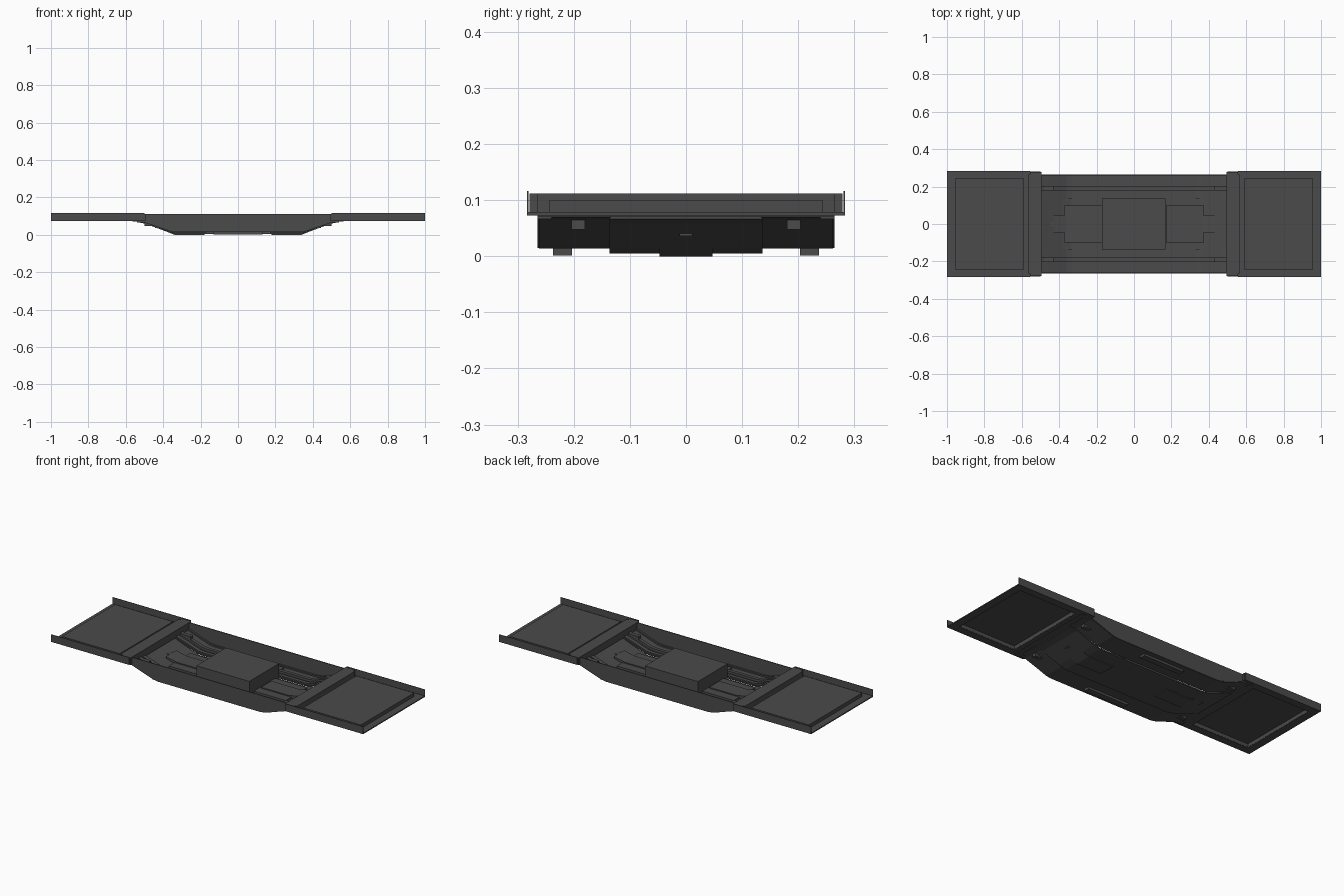
import bpy, bmesh

if "Cube" in bpy.data.objects:
    bpy.data.objects.remove(bpy.data.objects["Cube"])

# Dark painted steel
steel = bpy.data.materials.new("dark_steel")
steel.diffuse_color = (0.07, 0.07, 0.07, 1)
steel.use_nodes = True
steel.node_tree.nodes["Principled BSDF"].inputs["Base Color"].default_value = steel.diffuse_color


def prism(name, outline, y0, y1):
    """Extrude an x-z outline between two y positions."""
    bm = bmesh.new()
    face = bm.faces.new([bm.verts.new((x, y0, z)) for x, z in outline])
    ext = bmesh.ops.extrude_face_region(bm, geom=[face])
    bmesh.ops.translate(bm, vec=(0, y1 - y0, 0),
                        verts=[v for v in ext["geom"] if isinstance(v, bmesh.types.BMVert)])
    bmesh.ops.recalc_face_normals(bm, faces=bm.faces)
    me = bpy.data.meshes.new(name)
    bm.to_mesh(me)
    bm.free()
    me.materials.append(steel)
    ob = bpy.data.objects.new(name, me)
    bpy.context.collection.objects.link(ob)
    return ob


def box(name, x0, x1, y0, y1, z0, z1):
    return prism(name, [(x0, z0), (x1, z0), (x1, z1), (x0, z1)], y0, y1)


def mirror(ob, x=False, y=False):
    m = ob.modifiers.new("mirror", "MIRROR")
    m.use_axis = (x, y, False)
    return ob


def full(half):
    """Mirror a right-hand profile (outer end first) to both ends."""
    return half + [(-x, z) for x, z in reversed(half)]


def strip(name, half, y0, y1, t):
    """Pressed strip following the sunken floor profile."""
    low = full(half)
    return prism(name, low + [(x, z + t) for x, z in reversed(low)], y0, y1)


# Sunken floor profile, right half
drop = [(0.54, 0.069), (0.50, 0.065), (0.46, 0.052), (0.36, 0.018), (0.33, 0.014)]
on_floor = [(x, z + 0.006) for x, z in drop]

# Side skirts of the well
skirt = full([(0.54, 0.073), (0.49, 0.066), (0.36, 0.020), (0.33, 0.015)])
mirror(prism("side_skirt", skirt + [(-0.50, 0.112), (0.50, 0.112)], 0.260, 0.265), y=True)

# Pressed side floors and their long ribs
mirror(strip("side_floor", drop, 0.135, 0.262, 0.006), y=True)
mirror(strip("long_rib", on_floor, 0.180, 0.200, 0.014), y=True)
mirror(strip("inner_rib", on_floor, 0.142, 0.164, 0.008), y=True)
mirror(strip("edge_rib", on_floor, 0.250, 0.261, 0.008), y=True)

# Lower centre panel
strip("centre_panel", [(0.53, 0.066), (0.49, 0.058), (0.46, 0.046), (0.38, 0.016), (0.34, 0.005)],
      -0.136, 0.136, 0.007)

# Rail skid blocks
mirror(box("skid_block", -0.13, 0.13, 0.203, 0.237, 0.001, 0.028), y=True)

# Equipment box in the middle of the well
box("equipment_box", -0.172, 0.168, -0.136, 0.136, 0.006, 0.100)

# Stepped housings either side of the equipment box
spine = [(0.18, 0.0), (0.34, 0.0), (0.43, 0.036), (0.43, 0.050), (0.36, 0.036), (0.18, 0.036)]
mirror(prism("spine_housing", spine, -0.047, 0.047), x=True)
step = [(0.17, 0.008), (0.34, 0.008), (0.375, 0.020), (0.375, 0.030), (0.17, 0.030)]
mirror(prism("side_housing", step, -0.098, 0.098), x=True)
mirror(box("coupling_pin", 0.43, 0.445, -0.012, 0.012, 0.036, 0.050), x=True)

# Brackets where the ribs meet the end decks
mirror(box("rib_bracket", 0.43, 0.50, 0.180, 0.204, 0.048, 0.078), x=True, y=True)

# Cross beams
mirror(box("cross_beam", 0.495, 0.565, -0.265, 0.265, 0.071, 0.112), x=True)
mirror(box("beam_end", 0.495, 0.555, 0.264, 0.279, 0.073, 0.112), x=True, y=True)
mirror(box("beam_foot", 0.50, 0.54, 0.240, 0.265, 0.066, 0.075), x=True, y=True)

# End deck frames, open below the raised tray
for i, (x0, x1, y0, y1) in enumerate([(0.555, 0.59, -0.282, 0.282), (0.955, 1.0, -0.282, 0.282),
                                      (0.59, 0.955, -0.282, -0.24), (0.59, 0.955, 0.24, 0.282)]):
    mirror(box("deck_frame_%d" % (i + 1), x0, x1, y0, y1, 0.073, 0.079), x=True)

# Raised deck trays
mirror(box("tray_top", 0.587, 0.958, -0.243, 0.243, 0.096, 0.100), x=True)
mirror(box("tray_long_side", 0.587, 0.958, 0.239, 0.243, 0.076, 0.098), x=True, y=True)
mirror(box("tray_end_outer", 0.954, 0.958, -0.243, 0.243, 0.076, 0.098), x=True)
mirror(box("tray_end_inner", 0.587, 0.591, -0.243, 0.243, 0.076, 0.098), x=True)

# Thin deck side walls
mirror(box("deck_side_wall", 0.50, 1.0, 0.281, 0.283, 0.073, 0.116), x=True, y=True)
